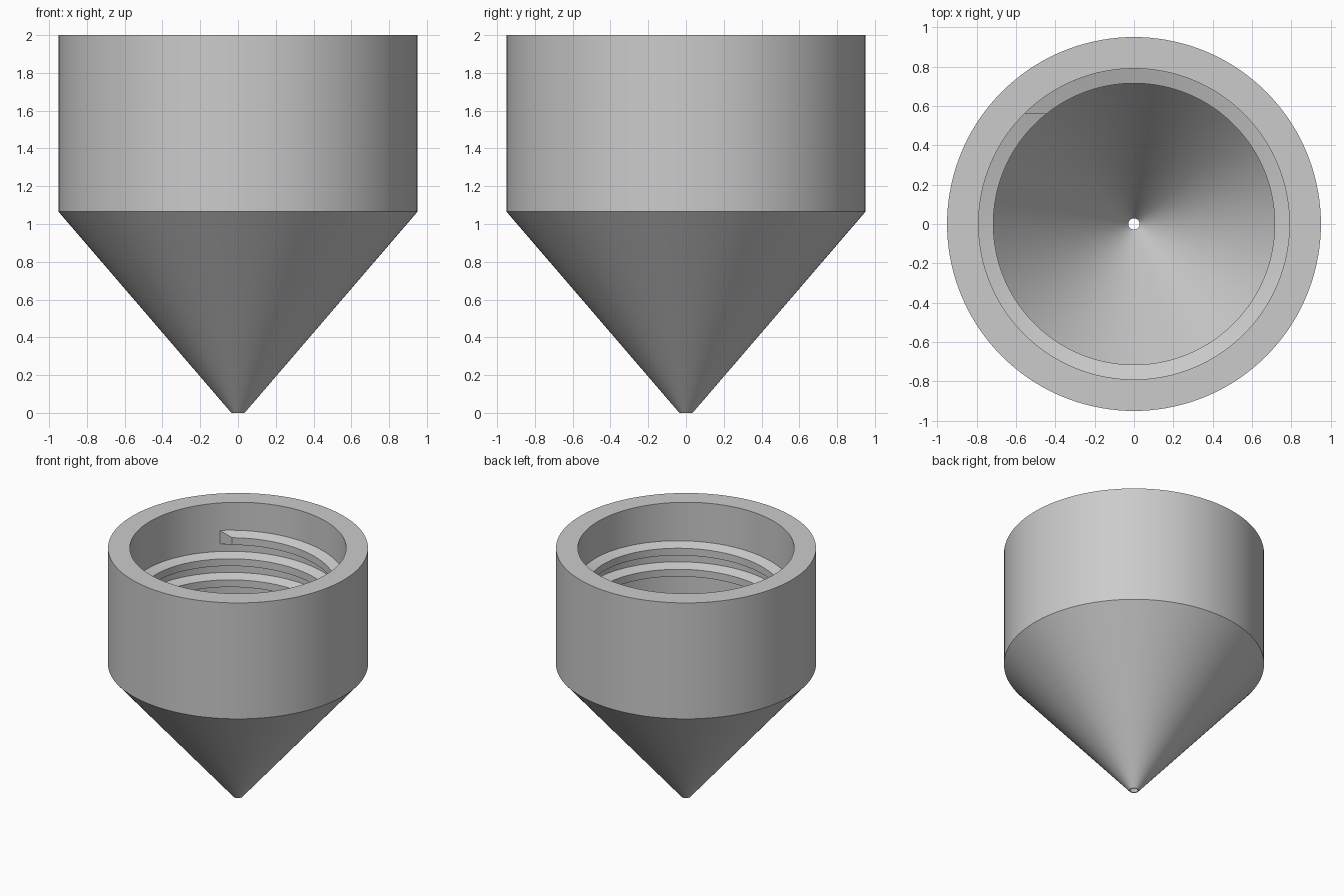
import bpy
import bmesh
from math import cos, sin, radians, tau

if "Cube" in bpy.data.objects:
    bpy.data.objects.remove(bpy.data.objects["Cube"], do_unlink=True)

SEGMENTS = 144

grey = bpy.data.materials.new("plain grey")
grey.use_nodes = True
grey.diffuse_color = (0.6, 0.6, 0.6, 1)
grey.node_tree.nodes["Principled BSDF"].inputs["Base Color"].default_value = (0.6, 0.6, 0.6, 1)


def sweep(name, sections, closed):
    """Skin a list of closed cross-sections; cap the ends unless the sweep is closed."""
    bm = bmesh.new()
    rings = [[bm.verts.new(p) for p in section] for section in sections]
    pairs = list(zip(rings, rings[1:]))
    if closed:
        pairs.append((rings[-1], rings[0]))
    else:
        bm.faces.new(rings[0])
        bm.faces.new(rings[-1])
    n = len(rings[0])
    for a, b in pairs:
        for i in range(n):
            j = (i + 1) % n
            bm.faces.new((a[i], a[j], b[j], b[i]))
    bmesh.ops.recalc_face_normals(bm, faces=bm.faces)
    mesh = bpy.data.meshes.new(name)
    bm.to_mesh(mesh)
    bm.free()
    mesh.materials.append(grey)
    obj = bpy.data.objects.new(name, mesh)
    bpy.context.collection.objects.link(obj)
    bpy.ops.object.select_all(action="DESELECT")
    obj.select_set(True)
    bpy.context.view_layer.objects.active = obj
    bpy.ops.object.shade_smooth_by_angle(angle=radians(30))
    return obj


def polar(r, angle, z):
    return (r * cos(angle), r * sin(angle), z)


# Hollow funnel: straight collar above a cone with a small open tip
wall = [(0.035, 0), (0.95, 1.065), (0.95, 2), (0.79, 2), (0.79, 1.065), (0.029, 0)]
sweep("funnel_body",
      [[polar(r, tau * k / SEGMENTS, z) for r, z in wall] for k in range(SEGMENTS)], True)

# Right-handed internal screw thread, descending from its cut upper end
START, SKEW = radians(135), radians(6.5)
PITCH, TURNS, TOP = 0.17, 2.25, 1.78
ridge = [(0.795, 0, 0), (0.715, -0.03, SKEW), (0.715, -0.088, SKEW), (0.795, -0.11, 0)]
sections = []
for k in range(int(TURNS * SEGMENTS) + 1):
    turn = k / SEGMENTS
    sections.append([polar(r, START - turn * tau - skew, TOP - PITCH * turn + dz)
                     for r, dz, skew in ridge])
sweep("inner_thread", sections, False)
